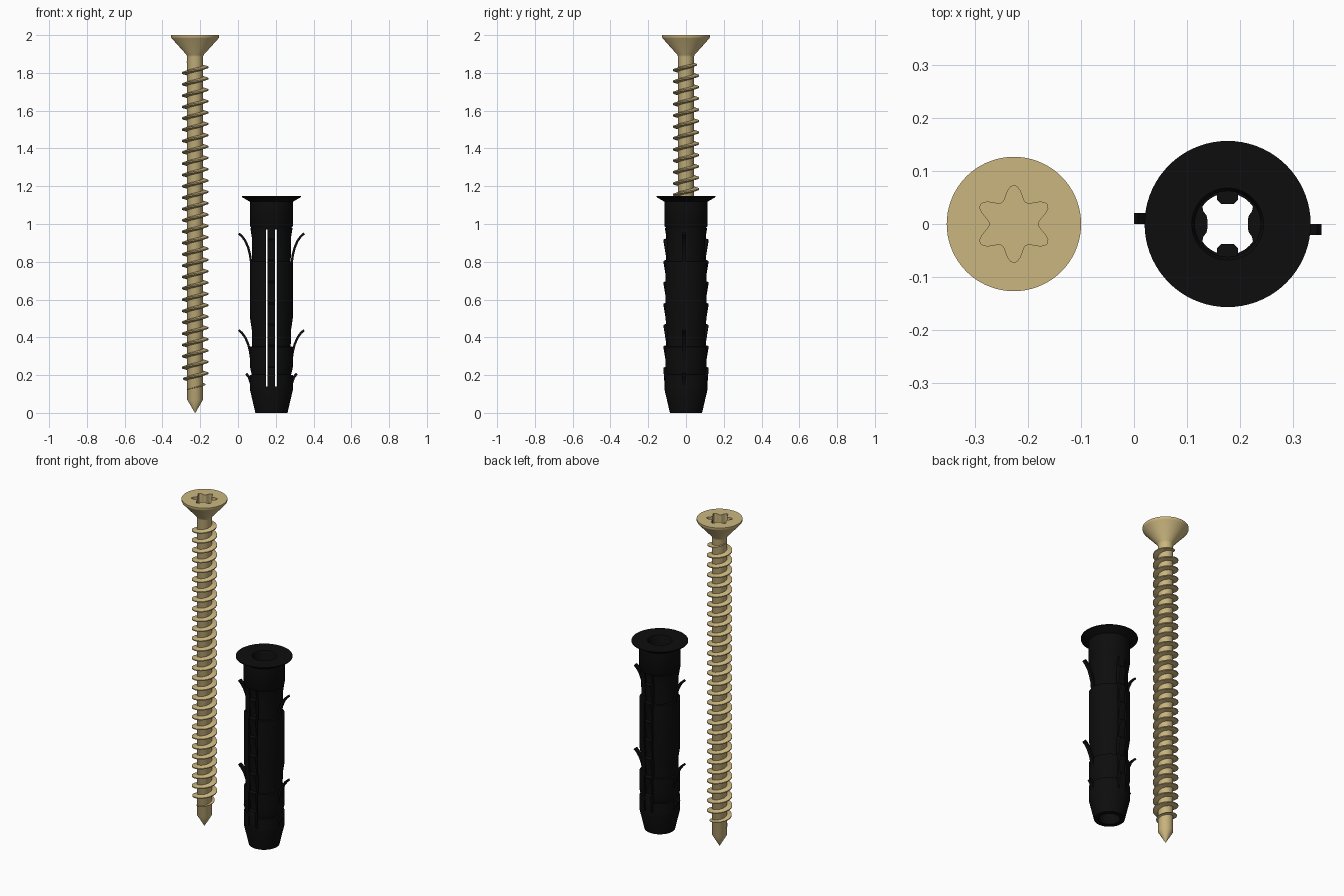
import bpy, bmesh, math
from math import cos, sin, pi, tau, radians

if "Cube" in bpy.data.objects:
    bpy.data.objects.remove(bpy.data.objects["Cube"])

SX, PX = -0.227, 0.177   # axes of the screw and of the wall plug


def material(name, col):
    m = bpy.data.materials.new(name)
    m.diffuse_color = (*col, 1)
    m.use_nodes = True
    m.node_tree.nodes["Principled BSDF"].inputs["Base Color"].default_value = m.diffuse_color
    return m


BRASS = material("yellow brass", (0.60, 0.47, 0.215))
BLACK = material("black plastic", (0.004, 0.004, 0.004))


def loft(name, rings, mat, x=0.0, loop=False, caps=True, smooth=35):
    """Skin a list of equal-length closed rings of points."""
    bm = bmesh.new()
    rows = [[bm.verts.new(p) for p in r] for r in rings]
    n = len(rows[0])
    pairs = list(zip(rows, rows[1:])) + ([(rows[-1], rows[0])] if loop else [])
    for a, b in pairs:
        for i in range(n):
            j = (i + 1) % n
            bm.faces.new((a[i], a[j], b[j], b[i]))
    if caps and not loop:
        bm.faces.new(rows[0])
        bm.faces.new(rows[-1])
    bmesh.ops.recalc_face_normals(bm, faces=bm.faces)
    me = bpy.data.meshes.new(name)
    bm.to_mesh(me)
    bm.free()
    me.materials.append(mat)
    ob = bpy.data.objects.new(name, me)
    bpy.context.collection.objects.link(ob)
    ob.location.x = x
    bpy.ops.object.select_all(action='DESELECT')
    ob.select_set(True)
    bpy.context.view_layer.objects.active = ob
    bpy.ops.object.shade_smooth_by_angle(angle=radians(smooth))
    return ob


def ring(r, z, n=72):
    f = r if callable(r) else (lambda a: r)
    return [(f(a) * cos(a), f(a) * sin(a), z) for a in (tau * i / n for i in range(n))]


# Screw body: pointed tip, shank, countersunk head and six-lobed recess
def star(a):
    return 0.046 + 0.027 * ((1 + cos(6 * (a - pi / 2))) / 2) ** 1.3


body = [(0.001, 0.0), (0.042, 0.07), (0.042, 1.885), (0.045, 1.895), (0.124, 1.983),
        (0.127, 1.99), (0.127, 2.0), (star, 2.0), (star, 1.945)]
loft("screw_body", [ring(r, z) for r, z in body], BRASS, SX)

# Screw thread: tapered ridge swept along a right-hand helix
PITCH, Z0, Z1, STEPS = 0.06, 0.115, 1.863, 36
turns = (Z1 - Z0) / PITCH
count = int(turns * STEPS)
thread = []
for i in range(count + 1):
    t = i / STEPS
    z = Z0 + PITCH * t
    a = tau * (z - 1.83) / PITCH
    k = max(0.03, min(1, t / 1.3, (turns - t) / 0.5))
    ro = 0.041 + 0.029 * k
    thread.append([(r * cos(a), r * sin(a), z + dz) for r, dz in
                   ((0.039, -0.011 * k), (ro, -0.003 * k), (ro, 0.003 * k), (0.039, 0.011 * k))])
loft("screw_thread", thread, BRASS, SX, smooth=30)

# Plug collar with flared flange, and tapered nose; both are hollow
collar = [(0.062, 0.97), (0.10, 0.97), (0.114, 0.99), (0.114, 1.118), (0.157, 1.143),
          (0.157, 1.148), (0.068, 1.148), (0.062, 1.135)]
loft("plug_collar", [ring(r, z) for r, z in collar], BLACK, PX, loop=True)
nose = [(0.058, 0.0), (0.085, 0.0), (0.113, 0.12), (0.113, 0.14), (0.058, 0.14)]
loft("plug_nose", [ring(r, z) for r, z in nose], BLACK, PX, loop=True)


# Side shells: thick arcs with an inner rib, stepped in behind each wing
def shell_ring(R, z, s):
    c = 0.03
    a0 = math.acos(c / R)
    pts = [(R * cos(a), R * sin(a)) for a in (-a0 + 2 * a0 * i / 24 for i in range(25))]
    inner = [(c, 0.05), (0.044, 0.044), (0.048, 0.034), (0.046, 0.024), (0.040, 0.016), (0.038, 0.007)]
    pts += inner + [(x, -y) for x, y in reversed(inner)]
    return [(s * x, y, z) for x, y in pts]


levels = [(0.113, 0.13), (0.113, 0.20), (0.104, 0.202), (0.113, 0.24), (0.113, 0.35), (0.102, 0.352),
          (0.104, 0.44), (0.113, 0.50), (0.113, 0.80), (0.102, 0.802), (0.104, 0.93), (0.112, 0.98)]

# Front and back strips: saw teeth that flare towards the top
teeth = [(0.112, 0.13)]
for i in range(7):
    top = 0.24 + 0.113 * i
    teeth += [(0.120, top - 0.004), (0.118, top), (0.105, top + 0.006), (0.107, top + 0.03)]
teeth += [(0.112, 0.98)]

# Wings: thin curved fins (distance from axis, height below the tip)
wing = [(0.100, -0.18), (0.108, -0.15), (0.113, -0.115), (0.123, -0.075), (0.138, -0.04),
        (0.156, -0.015), (0.173, 0.0)]


def fin(name, path, s, top, thick):
    rings = []
    for i, (r, h) in enumerate(path):
        p, q = path[max(i - 1, 0)], path[min(i + 1, len(path) - 1)]
        dx, dz = q[0] - p[0], q[1] - p[1]
        l = math.hypot(dx, dz)
        ox, oz = dz / l * thick / 2, -dx / l * thick / 2
        ya, yb = 0.0, -0.021 * s
        rings.append([(s * (r + ox), ya, top + h + oz), (s * (r + ox), yb, top + h + oz),
                      (s * (r - ox), yb, top + h - oz), (s * (r - ox), ya, top + h - oz)])
    loft(name, rings, BLACK, PX)


for s, side, face in ((1, "right", "back"), (-1, "left", "front")):
    loft(f"plug_shell_{side}", [shell_ring(R, z, s) for R, z in levels], BLACK, PX)
    loft(f"plug_strip_{face}",
         [[(-0.012, s * 0.038, z), (0.012, s * 0.038, z), (0.020, s * 0.046, z),
           (0.020, s * (R - 0.002), z), (0, s * R, z), (-0.020, s * (R - 0.002), z),
           (-0.020, s * 0.046, z)] for R, z in teeth], BLACK, PX)
    fin(f"upper_wing_{side}", wing, s, 0.95, 0.012)
    fin(f"lower_wing_{side}", wing, s, 0.438, 0.012)
    fin(f"small_barb_{side}", [(0.105, -0.06), (0.118, -0.02), (0.134, 0.0)], s, 0.208, 0.014)
